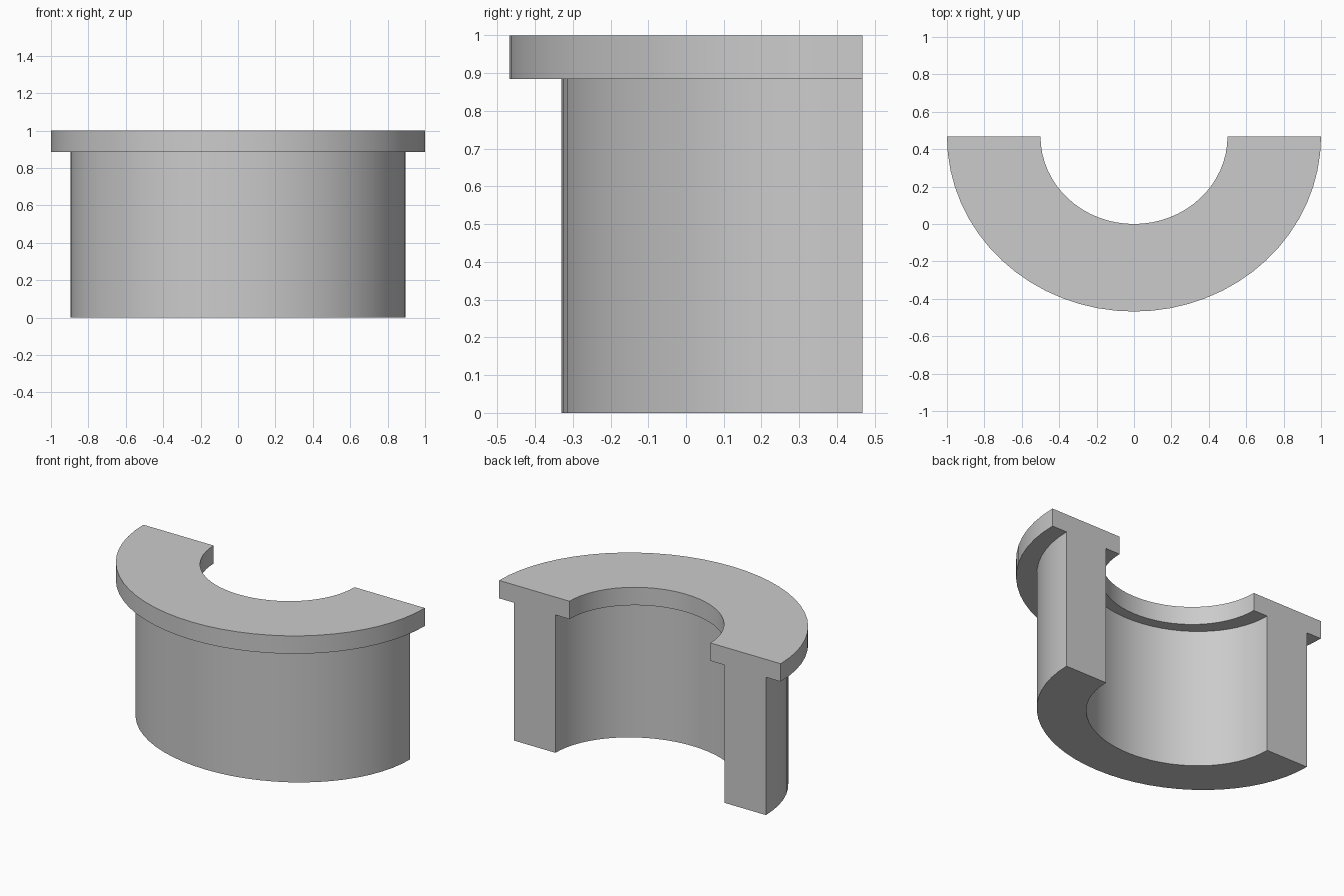
import bpy, bmesh, math

if "Cube" in bpy.data.objects:
    bpy.data.objects.remove(bpy.data.objects["Cube"])

BACK = 0.468   # y of the flat cut face
SEGS = 32      # sides around each half turn


def half_ring(name, outer, inner, z0, z1):
    """Solid half ring; outer and inner are (x radius, y depth)."""
    bm = bmesh.new()
    rings = []
    for i in range(SEGS + 1):
        a = math.pi + math.pi * i / SEGS
        profile = [(outer, z0), (outer, z1), (inner, z1), (inner, z0)]
        rings.append([bm.verts.new((r[0] * math.cos(a), BACK + r[1] * math.sin(a), z))
                      for r, z in profile])
    for a, b in zip(rings, rings[1:]):
        for k in range(4):
            n = (k + 1) % 4
            bm.faces.new((a[k], b[k], b[n], a[n]))
    bm.faces.new(rings[0])
    bm.faces.new(rings[-1][::-1])
    bmesh.ops.recalc_face_normals(bm, faces=bm.faces)
    mesh = bpy.data.meshes.new(name)
    bm.to_mesh(mesh)
    bm.free()
    obj = bpy.data.objects.new(name, mesh)
    bpy.context.collection.objects.link(obj)
    bpy.ops.object.select_all(action='DESELECT')
    obj.select_set(True)
    bpy.context.view_layer.objects.active = obj
    bpy.ops.object.shade_smooth_by_angle(angle=math.radians(30))


# Curved wall
half_ring("curved_wall", (0.895, 0.798), (0.6, 0.534), 0.0, 0.885)
# Overhanging counter top
half_ring("counter_top", (1.0, 0.936), (0.5, 0.468), 0.885, 1.0)
